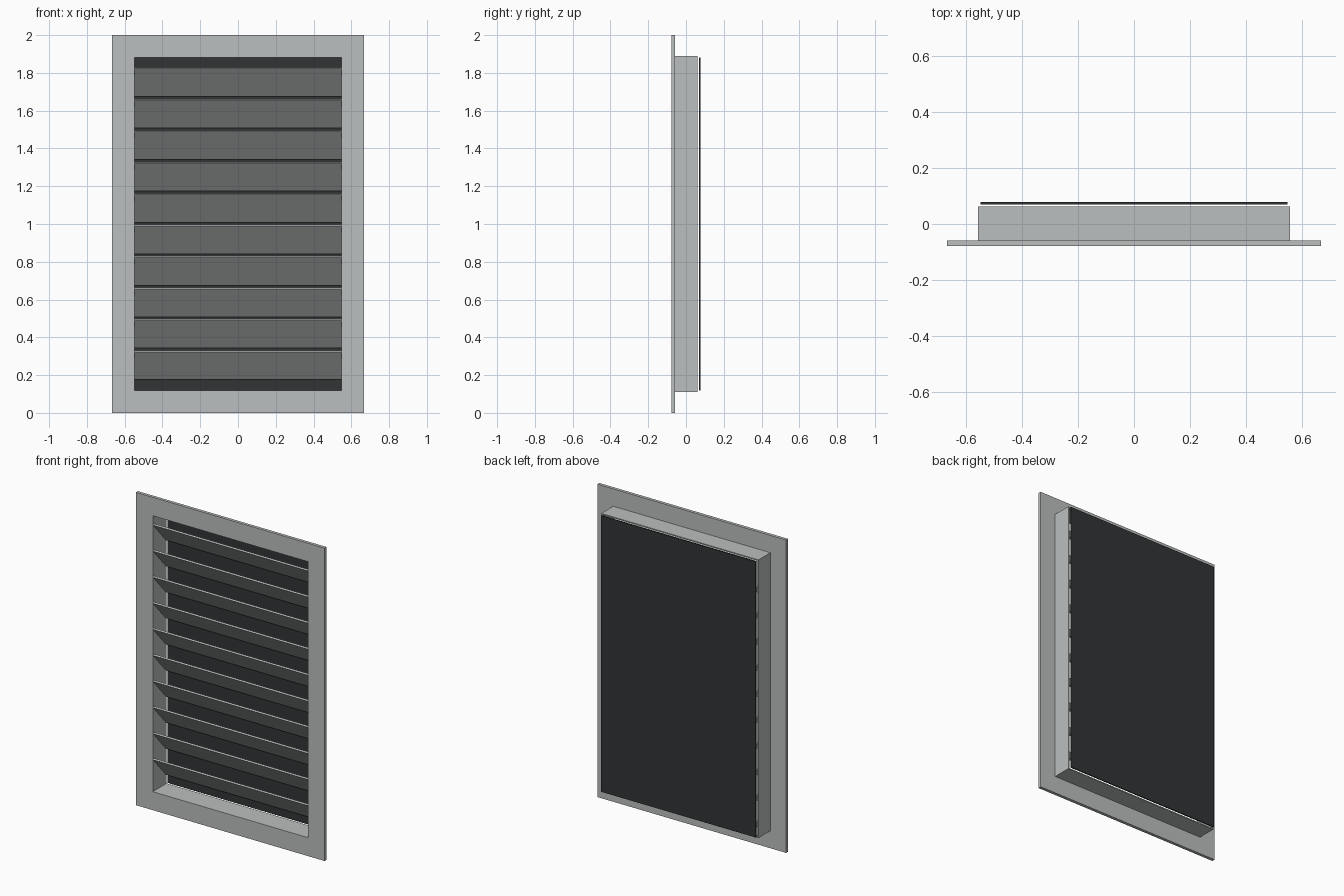
import bpy, math

if "Cube" in bpy.data.objects:
    bpy.data.objects.remove(bpy.data.objects["Cube"])

def material(name, rgb):
    m = bpy.data.materials.new(name)
    m.diffuse_color = (*rgb, 1)
    m.use_nodes = True
    m.node_tree.nodes["Principled BSDF"].inputs["Base Color"].default_value = m.diffuse_color
    return m

METAL = material("light grey metal", (0.50, 0.52, 0.52))
DARK = material("dark mesh", (0.032, 0.034, 0.035))

def add_mesh(name, verts, faces, mat):
    me = bpy.data.meshes.new(name)
    me.from_pydata(verts, [], faces)
    me.materials.append(mat)
    ob = bpy.data.objects.new(name, me)
    bpy.context.collection.objects.link(ob)
    return ob

def box(name, size, loc, mat, tilt=0):
    x, y, z = (s / 2 for s in size)
    verts = [(a, b, c) for a in (-x, x) for b in (-y, y) for c in (-z, z)]
    faces = [(0, 1, 3, 2), (4, 6, 7, 5), (0, 4, 5, 1),
             (2, 3, 7, 6), (0, 2, 6, 4), (1, 5, 7, 3)]
    ob = add_mesh(name, verts, faces, mat)
    ob.location = loc
    ob.rotation_euler.x = tilt
    return ob

def ring(name, outer, inner, y0, y1, mat):
    """Rectangular frame around z = 1, from half sizes (x, z)."""
    signs = [(-1, -1), (1, -1), (1, 1), (-1, 1)]
    verts = [(sx * h[0], y, 1 + sz * h[1])
             for h, y in ((outer, y0), (inner, y0), (inner, y1), (outer, y1))
             for sx, sz in signs]
    faces = []
    for r in range(4):
        for i in range(4):
            j, s = (i + 1) % 4, (r + 1) % 4
            faces.append((r * 4 + i, r * 4 + j, s * 4 + j, s * 4 + i))
    return add_mesh(name, verts, faces, mat)

# Front flange and the sleeve behind it
OPENING = (0.548, 0.882)
ring("flange", (0.667, 1.0), OPENING, -0.078, -0.058, METAL)
ring("sleeve", (0.556, 0.889), OPENING, -0.058, 0.062, METAL)

# Ten tilted slats, high at the front and low at the back
for i in range(10):
    box(f"slat_{i + 1}", (1.094, 0.198, 0.01),
        (0, -0.008, 0.2525 + i / 6), METAL, math.radians(-48))

# Dark screen just behind the sleeve
box("back_screen", (1.094, 0.008, 1.764), (0, 0.074, 1.0), DARK)
